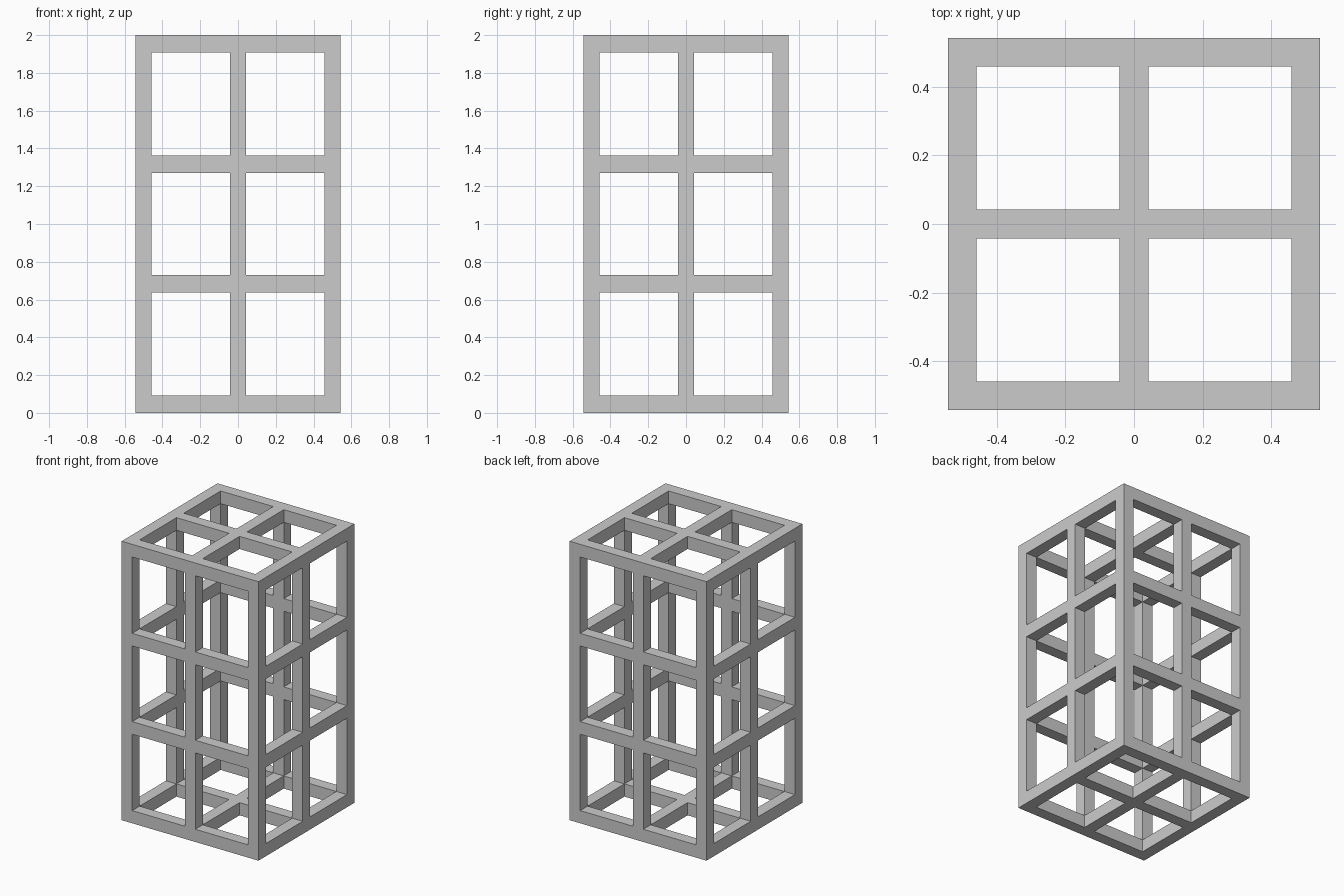
import bpy, bmesh

if "Cube" in bpy.data.objects:
    bpy.data.objects.remove(bpy.data.objects["Cube"])

# Slab boundaries: even slabs are bars, odd slabs are openings
XY = [-0.543, -0.459, -0.042, 0.042, 0.459, 0.543]
Z = [0.0, 0.091, 0.638, 0.729, 1.271, 1.362, 1.909, 2.0]
AXES = [XY, XY, Z]


def is_bar(c):
    """Bars lie only in the outer skin, along the grid lines."""
    if any(v < 0 or v >= len(a) - 1 for v, a in zip(c, AXES)):
        return False
    on_skin = any(v in (0, len(a) - 2) for v, a in zip(c, AXES))
    return on_skin and sum(v % 2 for v in c) <= 1


# Open lattice frame: keep only the exposed faces of the bar segments
bm = bmesh.new()
for i in range(5):
    for j in range(5):
        for k in range(7):
            cell = (i, j, k)
            if not is_bar(cell):
                continue
            for axis in range(3):
                u, w = (axis + 1) % 3, (axis + 2) % 3
                for side in (0, 1):
                    near = list(cell)
                    near[axis] += 2 * side - 1
                    if is_bar(near):
                        continue
                    corners = [(0, 0), (1, 0), (1, 1), (0, 1)]
                    if side == 0:
                        corners.reverse()
                    verts = []
                    for du, dw in corners:
                        p = [0, 0, 0]
                        p[axis] = AXES[axis][cell[axis] + side]
                        p[u] = AXES[u][cell[u] + du]
                        p[w] = AXES[w][cell[w] + dw]
                        verts.append(bm.verts.new(p))
                    bm.faces.new(verts)
bmesh.ops.remove_doubles(bm, verts=bm.verts, dist=1e-4)

mesh = bpy.data.meshes.new("lattice_frame")
bm.to_mesh(mesh)
bm.free()
bpy.context.collection.objects.link(bpy.data.objects.new("lattice_frame", mesh))
